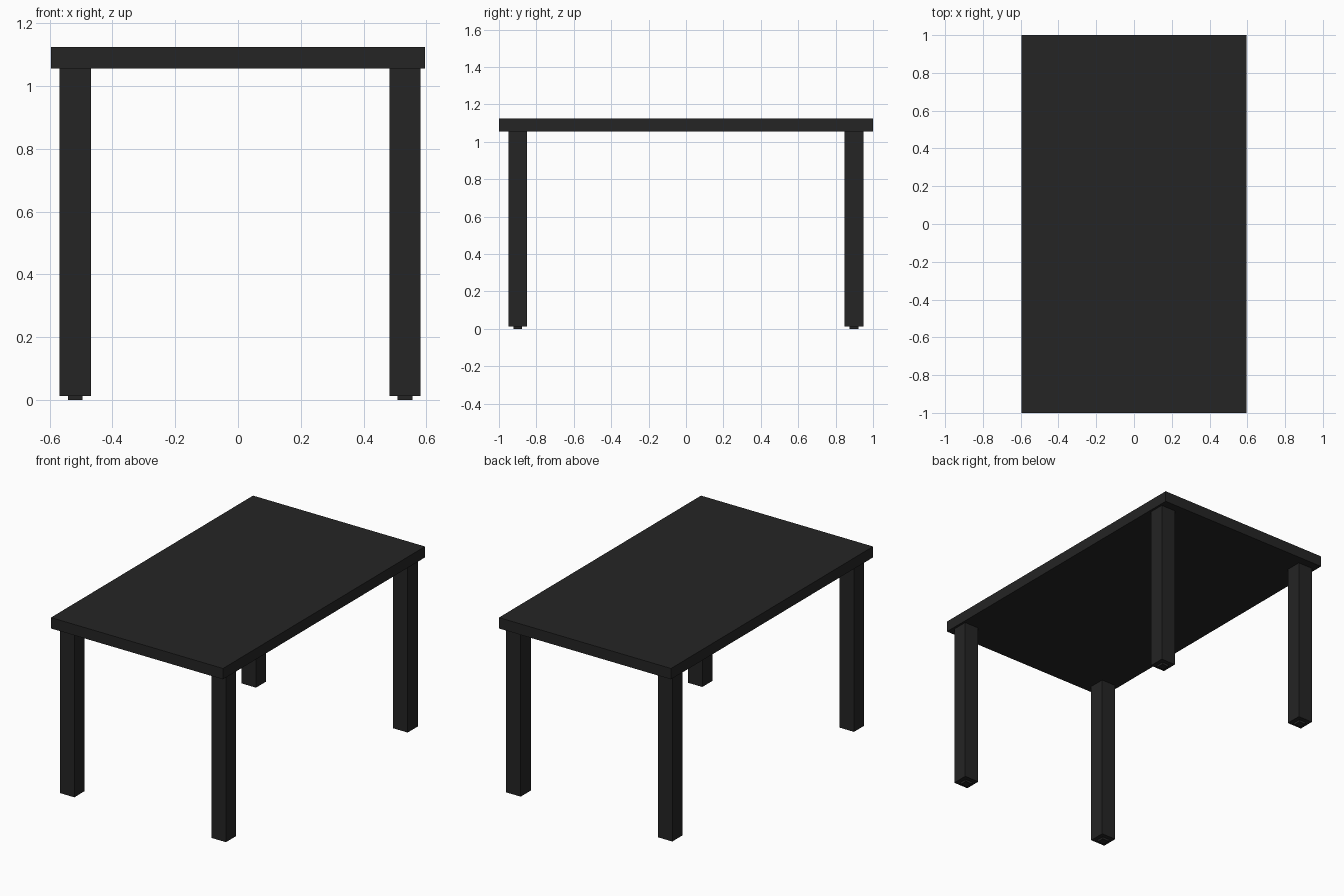
import bpy

if "Cube" in bpy.data.objects:
    bpy.data.objects.remove(bpy.data.objects["Cube"])

dark = bpy.data.materials.new("dark_finish")
dark.diffuse_color = (0.018, 0.018, 0.018, 1)
dark.use_nodes = True
dark.node_tree.nodes["Principled BSDF"].inputs["Base Color"].default_value = dark.diffuse_color


def box(name, center, size):
    bpy.ops.mesh.primitive_cube_add(size=1, location=center)
    ob = bpy.context.object
    ob.name = name
    ob.scale = size
    bpy.ops.object.transform_apply(location=False, rotation=False, scale=True)
    ob.data.materials.append(dark)
    return ob


TOP_Z, UNDER_Z, FOOT_Z = 1.124, 1.056, 0.013
LEG, FOOT = 0.1, 0.047

# Table top
box("table_top", (0, 0, (TOP_Z + UNDER_Z) / 2), (1.192, 2.0, TOP_Z - UNDER_Z))

# Four legs, set slightly towards the right, each on a small foot pad
for side, x in (("left", -0.519), ("right", 0.532)):
    for end, y in (("front", -0.9), ("back", 0.898)):
        box(f"{end}_{side}_leg", (x, y, (UNDER_Z + FOOT_Z) / 2),
            (LEG, LEG, UNDER_Z - FOOT_Z))
        box(f"{end}_{side}_foot", (x, y, FOOT_Z / 2), (FOOT, FOOT, FOOT_Z))
